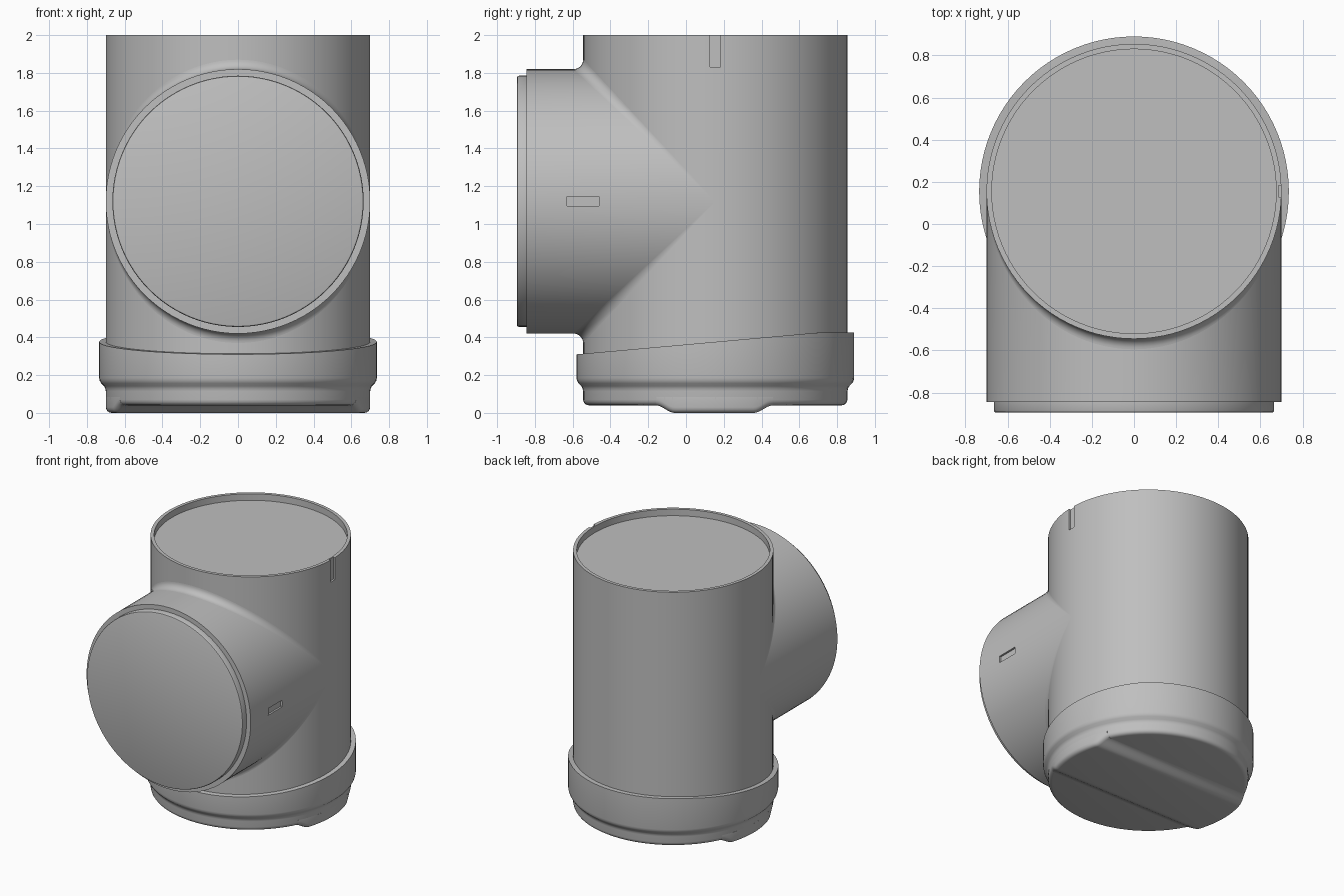
import bpy, bmesh
from math import sin, cos, pi, sqrt

cube = bpy.data.objects.get("Cube")
if cube:
    bpy.data.objects.remove(cube, do_unlink=True)

N = 96                 # segments round each pipe
YC, ZC, R = 0.155, 1.12, 0.70   # pipe axis, branch height, pipe radius

grey = bpy.data.materials.new("grey plastic")
grey.use_nodes = True
colour = (0.52, 0.52, 0.52, 1)
grey.diffuse_color = colour
grey.node_tree.nodes["Principled BSDF"].inputs["Base Color"].default_value = colour


def finish(name, bm):
    bmesh.ops.recalc_face_normals(bm, faces=bm.faces[:])
    mesh = bpy.data.meshes.new(name)
    bm.to_mesh(mesh)
    bm.free()
    mesh.materials.append(grey)
    obj = bpy.data.objects.new(name, mesh)
    bpy.context.collection.objects.link(obj)
    return obj


def loft(name, rings, end_halves=False):
    """Closed solid through a list of equal-length closed rings."""
    bm = bmesh.new()
    vs = [[bm.verts.new(p) for p in ring] for ring in rings]
    n = len(vs[0])
    for a, b in zip(vs, vs[1:]):
        for i in range(n):
            j = (i + 1) % n
            bm.faces.new((a[i], a[j], b[j], b[i]))
    bm.faces.new(vs[0])
    if end_halves:      # folded mitre end
        h = n // 2
        bm.faces.new(vs[-1][:h + 1])
        bm.faces.new(vs[-1][h:] + vs[-1][:1])
    else:
        bm.faces.new(vs[-1])
    return finish(name, bm)


def upright_ring(r, z):
    """Horizontal ring; z is a number or a function of y."""
    pts = []
    for i in range(N):
        a = 2 * pi * i / N
        y = YC + r * sin(a)
        pts.append((r * cos(a), y, z(y) if callable(z) else z))
    return pts


def branch_ring(r, y):
    angles = [2 * pi * i / N for i in range(N)]
    return [(r * cos(a), y, ZC + r * sin(a)) for a in angles]


def smooth(obj):
    bpy.ops.object.select_all(action='DESELECT')
    obj.select_set(True)
    bpy.context.view_layer.objects.active = obj
    bpy.ops.object.shade_smooth_by_angle()


def cut_slot(obj, centre, size):
    """Shallow rectangular notch."""
    bm = bmesh.new()
    bmesh.ops.create_cube(bm, size=1)
    for v in bm.verts:
        v.co = [c + s * k for c, s, k in zip(centre, size, v.co)]
    cutter = finish("slot_cutter", bm)
    cutter.hide_render = True
    mod = obj.modifiers.new("slot", 'BOOLEAN')
    mod.operation = 'DIFFERENCE'
    mod.solver = 'EXACT'
    mod.object = cutter
    bpy.ops.object.select_all(action='DESELECT')
    obj.select_set(True)
    bpy.context.view_layer.objects.active = obj
    bpy.ops.object.modifier_apply(modifier=mod.name)
    bpy.data.objects.remove(cutter, do_unlink=True)


# Upright pipe with a recessed top
main_pipe = loft("main_pipe", [upright_ring(r, z) for r, z in (
    (R, 0.2), (R, 2), (0.675, 2), (0.675, 1.95))])
cut_slot(main_pipe, (R, YC, 1.93), (0.03, 0.055, 0.2))

# Side branch with stepped closing plate, mitred onto the upright pipe
rings = [branch_ring(r, y) for r, y in (
    (0.655, -0.895), (0.662, -0.892), (0.665, -0.885), (0.665, -0.845), (R, -0.845))]
rings.append([(x, YC - abs(z - ZC), z) for x, y, z in branch_ring(R, 0)])
branch_pipe = loft("branch_pipe", rings, end_halves=True)
cut_slot(branch_pipe, (R, -0.545, ZC), (0.03, 0.17, 0.052))


# Rounded seams where the branch meets the upright pipe
def seam(name, side):
    rings = []
    for i in range(1, N // 2):
        t = -pi / 2 + 2 * pi * i / N
        x, d = R * sin(t), R * cos(t)
        r = 0.05 * cos(t)
        ring = [(x, YC - d + 0.01, ZC + side * (d - 0.01))]
        for k in range(9):
            a = pi / 2 * k / 8
            ring.append((x, YC - d - r + r * cos(a), ZC + side * (d + r - r * sin(a))))
        rings.append(ring)
    return loft(name, rings)


seams = [seam("upper_seam", 1), seam("lower_seam", -1)]


# Socket collar with a sloping upper rim
def rim(y):
    return min(0.425, 0.31 + (y + 0.58) * 0.09)


collar = loft("socket_collar", [upright_ring(r, z) for r, z in (
    (0.67, 0.04), (0.682, 0.043), (0.691, 0.049), (0.697, 0.058), (R, 0.07),
    (R, 0.115), (0.703, 0.13), (0.71, 0.142), (0.725, 0.157), (0.732, 0.17),
    (0.735, 0.185), (0.735, rim), (0.69, rim))])


# Raised band across the underside
def ease(t):
    t = max(0, min(1, t))
    return t * t * (3 - 2 * t)


rows = []
COUNT = 48
for i in range(COUNT + 1):
    y = -0.16 + 0.62 * i / COUNT
    z = 0.04 - 0.04 * min(ease((y + 0.16) / 0.1), ease((0.46 - y) / 0.1))
    w = sqrt(R * R - (y - YC) ** 2)
    half = [(w, 0.085), (w, z + 0.03), (w - 0.003, z + 0.018),
            (w - 0.009, z + 0.009), (w - 0.018, z + 0.003), (w - 0.03, z)]
    rows.append([(x, y, h) for x, h in half] + [(-x, y, h) for x, h in reversed(half)])
band = loft("underside_band", rows)

for part in [main_pipe, branch_pipe, collar, band] + seams:
    smooth(part)
